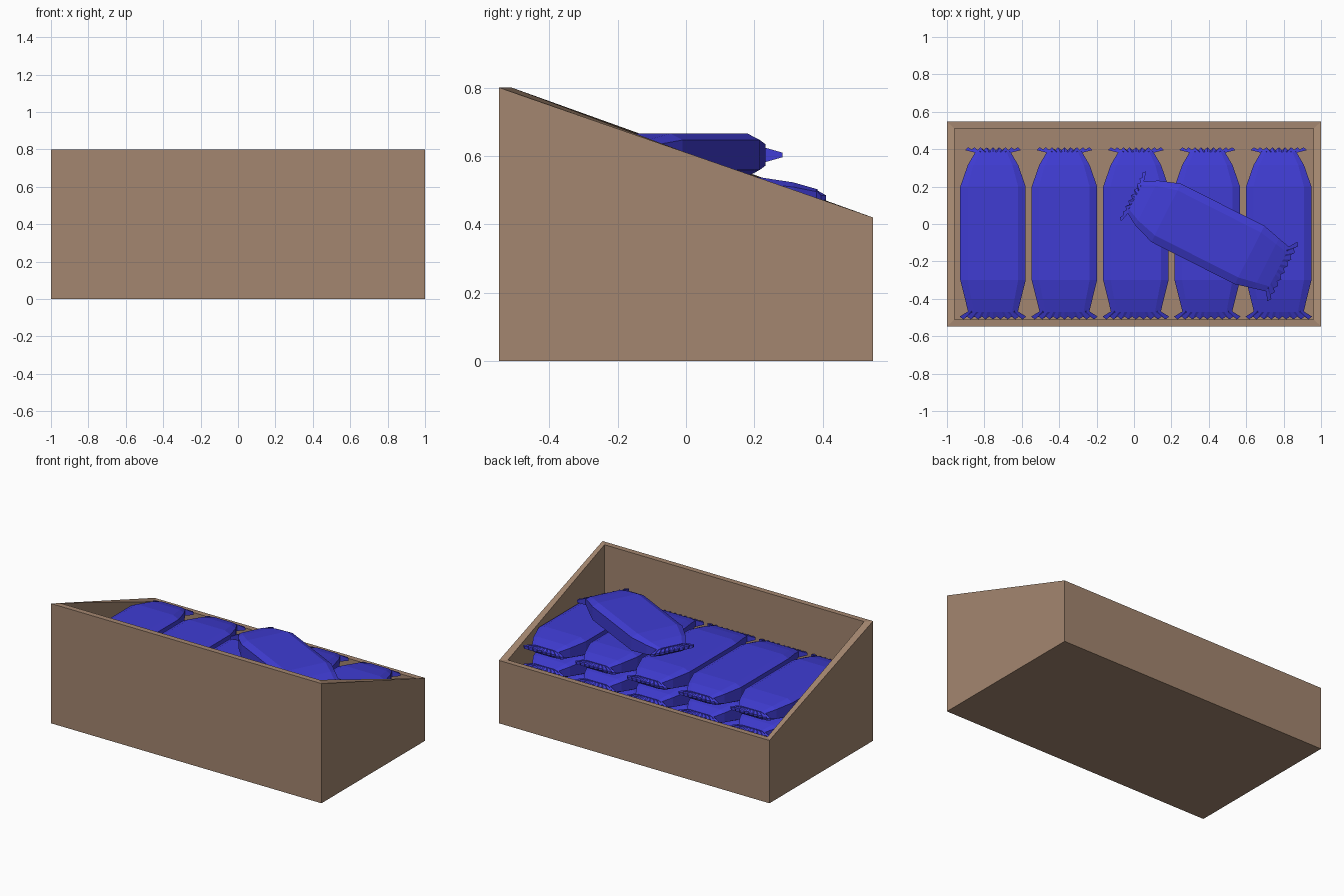
import bpy, bmesh, math

if "Cube" in bpy.data.objects:
    bpy.data.objects.remove(bpy.data.objects["Cube"])


def material(name, color):
    m = bpy.data.materials.new(name)
    m.diffuse_color = color
    m.use_nodes = True
    m.node_tree.nodes["Principled BSDF"].inputs["Base Color"].default_value = m.diffuse_color
    return m


def finish(bm, name, mat):
    bmesh.ops.recalc_face_normals(bm, faces=bm.faces[:])
    me = bpy.data.meshes.new(name)
    bm.to_mesh(me)
    bm.free()
    me.materials.append(mat)
    return me


def place(name, me, loc=(0, 0, 0), turn=0):
    ob = bpy.data.objects.new(name, me)
    ob.location = loc
    ob.rotation_euler = (0, 0, turn)
    bpy.context.collection.objects.link(ob)


def bridge(bm, a, b):
    n = len(a)
    for i in range(n):
        bm.faces.new((a[i], a[(i + 1) % n], b[(i + 1) % n], b[i]))


# Open crate: tall front, low back, sloping side rims
def crate_mesh(mat):
    bm = bmesh.new()

    def loop(hx, hy, z_front, z_back):
        return [bm.verts.new(c) for c in ((-hx, -hy, z_front), (hx, -hy, z_front),
                                          (hx, hy, z_back), (-hx, hy, z_back))]
    rings = [loop(1, 0.547, 0, 0), loop(1, 0.547, 0.8, 0.42),
             loop(0.96, 0.51, 0.8, 0.42), loop(0.96, 0.51, 0.04, 0.04)]
    for a, b in zip(rings, rings[1:]):
        bridge(bm, a, b)
    bm.faces.new(rings[0])
    bm.faces.new(rings[-1])
    return finish(bm, "crate", mat)


# Pillow bag: lofted chamfered body with a serrated, flared crimp at each end
def bag_mesh(mat):
    bm = bmesh.new()
    # (y, half width, half height)
    sections = [(-0.42, 0.133, 0.025), (-0.35, 0.15, 0.045), (-0.25, 0.175, 0.0625),
                (0.25, 0.175, 0.0625), (0.365, 0.135, 0.045), (0.435, 0.094, 0.025)]
    rings = []
    for y, w, h in sections:
        t, s = w * 0.77, h * 0.7
        rings.append([bm.verts.new((x, y, z)) for x, z in (
            (t, h), (w, s), (w, -s), (t, -h), (-t, -h), (-w, -s), (-w, s), (-t, h))])
    for a, b in zip(rings, rings[1:]):
        bridge(bm, a, b)
    bm.faces.new(rings[0])
    bm.faces.new(rings[-1])

    def crimp(root_y, root_w, tip_y, tip_w, notch, teeth=9):
        n = teeth * 2
        cols = []
        for i in range(n + 1):
            f = 2 * i / n - 1
            y = tip_y if i % 2 else tip_y - notch
            cols.append([bm.verts.new(c) for c in (
                (f * root_w, root_y, 0.024), (f * tip_w, y, 0.007),
                (f * tip_w, y, -0.007), (f * root_w, root_y, -0.024))])
        for a, b in zip(cols, cols[1:]):
            bridge(bm, a, b)
        bm.faces.new(cols[0])
        bm.faces.new(cols[-1])

    crimp(0.43, 0.09, 0.46, 0.15, 0.015)
    crimp(-0.415, 0.13, -0.46, 0.178, -0.015)
    return finish(bm, "bag", mat)


brown = material("cardboard", (0.37, 0.24, 0.16, 1))
blue = material("blue_wrap", (0.05, 0.045, 0.65, 1))

place("crate", crate_mesh(brown))

# Stacked layers of bags, sharing one mesh
bag = bag_mesh(blue)
for layer in range(4):
    for col in range(5):
        place(f"bag_{layer}_{col}", bag,
              (0.01 + (col - 2) * 0.382, -0.05, 0.1025 + layer * 0.125))

# Loose bag lying across the top
place("loose_bag", bag, (0.395, -0.053, 0.603), math.radians(63.2))
